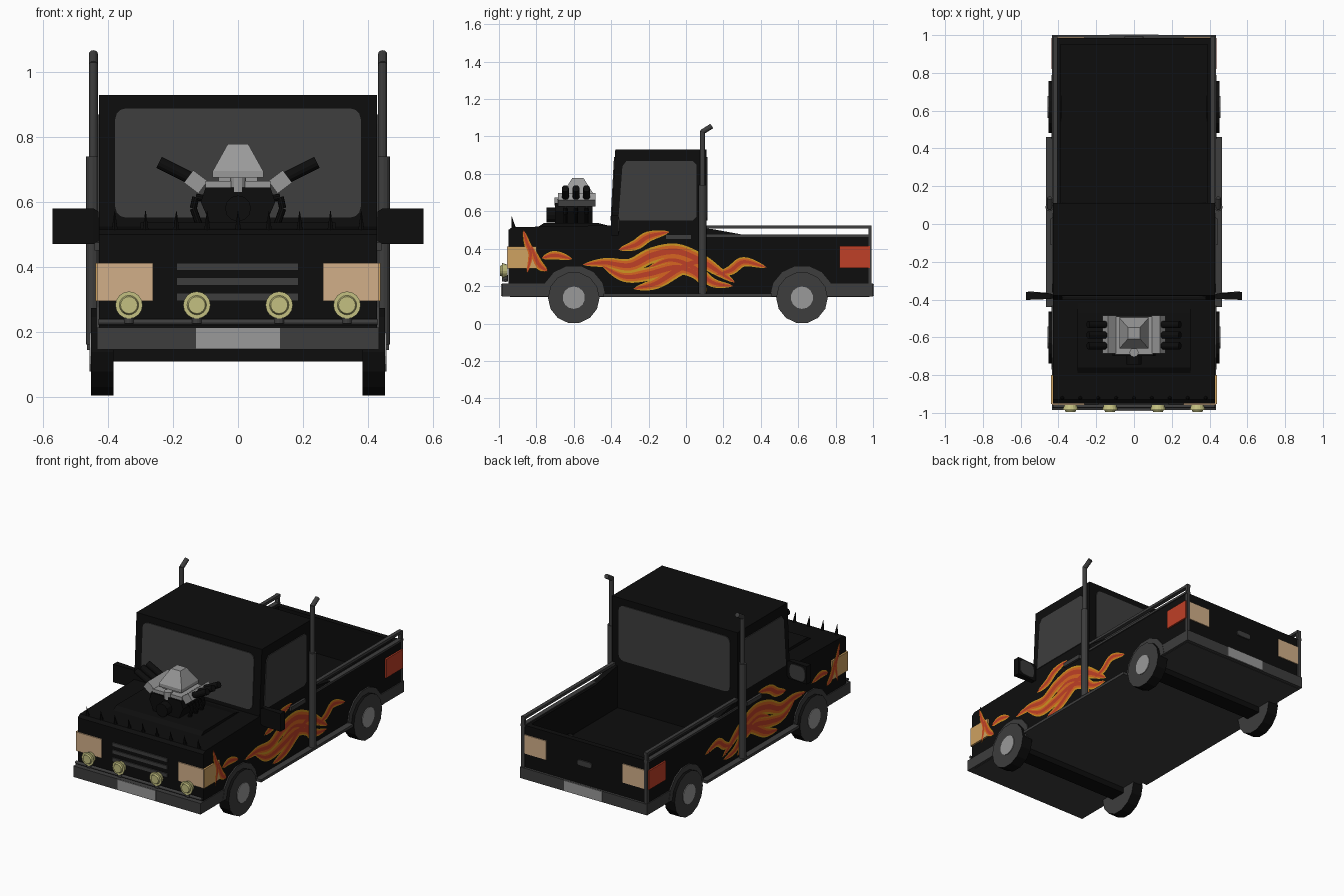
import bpy, bmesh, math
from mathutils import Vector

if "Cube" in bpy.data.objects:
    bpy.data.objects.remove(bpy.data.objects["Cube"])

def mat(name, r, g, b):
    m = bpy.data.materials.new(name)
    m.diffuse_color = (r, g, b, 1)
    m.use_nodes = True
    m.node_tree.nodes["Principled BSDF"].inputs["Base Color"].default_value = m.diffuse_color
    return m

BLACK = mat("black paint", .004, .004, .004)
GREY = mat("dark grey", .047, .047, .047)
STEEL = mat("light grey", .32, .32, .32)
TAN = mat("lamp tan", .64, .43, .25)
SIDE = mat("side lamp amber", .62, .36, .12)
LAMP = mat("fog lamp yellow", .55, .53, .22)
RED = mat("red", .52, .05, .02)
ORANGE = mat("flame orange", .68, .13, .015)
AMBER = mat("flame amber", .62, .30, .015)

def finish(name, bm, *mats):
    bmesh.ops.recalc_face_normals(bm, faces=bm.faces)
    me = bpy.data.meshes.new(name)
    bm.to_mesh(me)
    bm.free()
    for m in mats:
        me.materials.append(m)
    ob = bpy.data.objects.new(name, me)
    bpy.context.collection.objects.link(ob)
    return ob

def prism(name, pts, x0, x1, m):
    """Extrude a (y, z) outline along x."""
    bm = bmesh.new()
    a = [bm.verts.new((x0, y, z)) for y, z in pts]
    b = [bm.verts.new((x1, y, z)) for y, z in pts]
    bm.faces.new(a)
    bm.faces.new(b[::-1])
    for i in range(len(a)):
        j = (i + 1) % len(a)
        bm.faces.new((a[i], b[i], b[j], a[j]))
    return finish(name, bm, m)

def hull(name, pts, m):
    bm = bmesh.new()
    vs = [bm.verts.new(p) for p in pts]
    bmesh.ops.convex_hull(bm, input=vs)
    bmesh.ops.dissolve_limit(bm, angle_limit=.01, verts=bm.verts, edges=bm.edges)
    return finish(name, bm, m)

def box(name, x0, x1, y0, y1, z0, z1, m):
    return prism(name, [(y0, z0), (y1, z0), (y1, z1), (y0, z1)], x0, x1, m)

def rod(name, p, q, r, m, r2=None, n=12):
    p, q = Vector(p), Vector(q)
    bm = bmesh.new()
    bmesh.ops.create_cone(bm, cap_ends=True, segments=n, radius1=r,
                          radius2=r if r2 is None else r2, depth=(q - p).length)
    bm.transform((q - p).to_track_quat('Z', 'Y').to_matrix().to_4x4())
    bmesh.ops.translate(bm, verts=bm.verts, vec=(p + q) / 2)
    return finish(name, bm, m)

def tube(name, pts, r, m):
    for i in range(len(pts) - 1):
        rod(f"{name}_{i}", pts[i], pts[i + 1], r, m, n=10)

def rounded(a0, a1, b0, b1, r):
    out = []
    for ca, cb, t in ((a1 - r, b1 - r, 0), (a0 + r, b1 - r, 90), (a0 + r, b0 + r, 180), (a1 - r, b0 + r, 270)):
        out += [(ca + r * math.cos(math.radians(t + k * 30)),
                 cb + r * math.sin(math.radians(t + k * 30))) for k in range(4)]
    return out

# cab and hood as one side profile
prism("cab_and_hood", [(-.95, .15), (-.95, .5), (-.93, .515), (-.4, .525), (-.378, .93),
                       (.11, .93), (.11, .15)], -.428, .428, BLACK)
prism("hood_bulge", [(-.8, .51), (-.76, .537), (-.47, .537), (-.4, .52)], -.3, .3, BLACK)
for i in range(9):
    x = -.38 + i * .095
    rod(f"hood_spike_{i}", (x, -.92, .505), (x, -.932, .572), .012, BLACK, .001, 6)

# bed
box("bed_floor", -.428, .428, .1, .985, .15, .25, BLACK)
box("tailgate", -.428, .428, .95, .985, .15, .47, BLACK)
box("underside", -.42, .42, -.94, .98, .143, .152, GREY)

# windows
pane = rounded(-.38, .38, .55, .89, .035)
hull("windshield", [(x, -.4 + (z - .525) * .0543 + d, z) for x, z in pane for d in (-.005, .003)], GREY)
hull("rear_window", [(x, y, z) for x, z in pane for y in (.107, .115)], GREY)

# bumpers, number plates, grille, tail details
box("front_bumper", -.434, .434, -.985, -.75, .145, .213, GREY)
box("rear_bumper", -.434, .434, .77, 1.0, .145, .213, GREY)
box("front_plate", -.13, .13, -.989, -.983, .148, .212, STEEL)
box("rear_plate", -.13, .13, .998, 1.004, .148, .212, STEEL)
for i, z in enumerate((.307, .355, .4)):
    box(f"grille_bar_{i}", -.19, .186, -.957, -.945, z - .012, z + .012, GREY)
hull("tailgate_handle", [(x, y, z) for x, z in rounded(-.05, .05, .325, .36, .016) for y in (.98, .993)], GREY)

# fog lamps on a bar
rod("lamp_bar", (-.43, -.965, .23), (.43, -.965, .23), .009, GREY)
for i, x in enumerate((-.336, -.127, .127, .336)):
    rod(f"fog_lamp_foot_{i}", (x, -.967, .225), (x, -.967, .26), .016, GREY)
    rod(f"fog_lamp_shell_{i}", (x, -.955, .282), (x, -.985, .282), .032, LAMP, .042, 16)
    rod(f"fog_lamp_lens_{i}", (x, -.985, .282), (x, -.995, .282), .03, LAMP, .026, 16)

# flames: tapering ribbons, three colours laid over each other
FLAMES = [
    (.06, [(-.36, .395), (-.27, .42), (-.2, .465), (-.09, .49)]),
    (.085, [(-.55, .315), (-.43, .325), (-.3, .31), (-.18, .365), (-.05, .385), (.08, .335), (.17, .28), (.26, .22)]),
    (.075, [(-.45, .31), (-.33, .25), (-.2, .265), (-.05, .3), (.06, .26), (.11, .17)]),
    (.075, [(-.28, .185), (-.16, .215), (-.04, .29), (.06, .33), (.12, .3)]),
    (.06, [(-.2, .3), (-.08, .34), (.04, .3), (.14, .22), (.25, .2)]),
    (.055, [(.16, .26), (.24, .285), (.31, .33), (.43, .3)]),
    (.045, [(-.77, .35), (-.7, .365), (-.61, .345)]),
    (.04, [(-.85, .27), (-.83, .37), (-.85, .43), (-.87, .5)]),
    (.05, [(-.74, .28), (-.79, .32), (-.83, .42)]),
]

def ribbon(name, ctrl, width, x, m):
    c = [Vector(p) for p in ctrl]
    c = [2 * c[0] - c[1]] + c + [2 * c[-1] - c[-2]]
    path = []
    for i in range(1, len(c) - 2):
        for k in range(6):
            t = k / 6
            path.append(.5 * (2 * c[i] + (c[i + 1] - c[i - 1]) * t
                        + (2 * c[i - 1] - 5 * c[i] + 4 * c[i + 1] - c[i + 2]) * t * t
                        + (3 * c[i] - c[i - 1] - 3 * c[i + 1] + c[i + 2]) * t ** 3))
    path.append(c[-2])
    n = len(path) - 1
    bm = bmesh.new()
    rows = []
    for i, p in enumerate(path):
        d = (path[min(i + 1, n)] - path[max(i - 1, 0)]).normalized()
        w = width / 2 * max(.03, math.sin(math.pi * i / n) ** .6)
        rows.append([bm.verts.new((x, p.x - d.y * w * k, p.y + d.x * w * k)) for k in (1, -1)])
    for a, b in zip(rows, rows[1:]):
        f = bm.faces.new((a[0], a[1], b[1], b[0]))
        f.normal_update()
        if f.normal.x * x < 0:
            f.normal_flip()
    me = bpy.data.meshes.new(name)
    bm.to_mesh(me)
    bm.free()
    me.materials.append(m)
    bpy.context.collection.objects.link(bpy.data.objects.new(name, me))

def wheel(name, s, y):
    bm = bmesh.new()
    bmesh.ops.create_cone(bm, cap_ends=True, segments=14, radius1=.138, radius2=.138, depth=.07)
    for f in bm.faces:
        f.material_index = int(abs(f.normal.z) > .5)
    ob = finish(name, bm, BLACK, GREY)
    ob.rotation_euler = (0, math.pi / 2, 0)
    ob.location = (s * .418, y, .138)

for s, side in ((1, "right"), (-1, "left")):
    # bed wall, wedge behind the cab, rails
    box(f"bed_wall_{side}", s * .39, s * .428, .1, .985, .15, .47, BLACK)
    prism(f"bed_wedge_{side}", [(.1, .46), (.1, .51), (.15, .503), (.36, .465)], s * .39, s * .426, BLACK)
    box(f"top_rail_{side}", s * .405, s * .428, .11, .993, .509, .525, GREY)
    box(f"lower_rail_{side}", s * .405, s * .434, .11, .993, .463, .476, GREY)
    box(f"rail_post_{side}", s * .408, s * .43, .977, .993, .213, .525, GREY)
    # side glass and door handle
    prism(f"side_window_{side}", [(-.362, .55), (-.34, .84), (-.318, .87), (.035, .87), (.055, .85),
                                  (.055, .57), (.035, .55)], s * .425, s * .433, GREY)
    box(f"door_handle_{side}", s * .425, s * .442, -.11, .03, .45, .475, GREY)
    # corner lamps
    box(f"headlight_{side}", s * .262, s * .434, -.957, -.945, .295, .412, TAN)
    box(f"side_marker_{side}", s * .425, s * .439, -.952, -.8, .295, .412, SIDE)
    box(f"reverse_lamp_{side}", s * .262, s * .426, .98, .991, .298, .414, TAN)
    box(f"tail_lamp_{side}", s * .425, s * .438, .82, .985, .298, .414, RED)
    # mirror
    hull(f"mirror_{side}", [(s * x, y, z) for x, y0, y1, h in ((.43, -.395, -.372, .045), (.445, -.397, -.368, .055),
         (.572, -.402, -.36, .055)) for y in (y0, y1) for z in (.525 - h, .525 + h)], BLACK)
    hull(f"mirror_glass_{side}", [(s * x, y + (x - .45) * .08, z) for x, z in rounded(.452, .562, .48, .57, .03)
                                  for y in (-.37, -.365)], GREY)
    # side step and exhaust stack
    box(f"side_step_{side}", s * .42, s * .466, -.44, .46, .143, .16, GREY)
    rod(f"stack_muffler_{side}", (s * .448, .088, .16), (s * .448, .088, .74), .021, GREY)
    rod(f"stack_pipe_{side}", (s * .446, .088, .73), (s * .446, .088, 1.03), .014, GREY)
    rod(f"stack_tip_{side}", (s * .446, .084, 1.022), (s * .446, .138, 1.056), .014, GREY)
    # wheels with arches
    for y, end in ((-.6, "front"), (.62, "rear")):
        wheel(f"{end}_wheel_{side}", s, y)
        rod(f"{end}_hub_{side}", (s * .44, y, .138), (s * .457, y, .138), .06, STEEL, n=14)
        arch = [(y + .17 * math.cos(math.pi * k / 7), .145 + .165 * math.sin(math.pi * k / 7)) for k in range(8)]
        prism(f"{end}_arch_{side}", arch, s * .42, s * .436, GREY)
    for i, (w, pts) in enumerate(FLAMES):
        for k, (f, m) in enumerate(((1, AMBER), (.72, ORANGE), (.36, RED))):
            ribbon(f"flame_{side}_{i}_{k}", pts, w * f, s * (.431 + .0015 * k + (.008 if i > 6 else 0)), m)
    # engine head, three exhaust horns, bent pipes
    c, n = Vector((s * .13, 0, .662)), Vector((s * .8, 0, .6))
    t = Vector((-s * .6, 0, .8))
    hull(f"engine_head_{side}", [c + n * a * .028 + t * b * .024 + Vector((0, y, 0))
         for a in (-1, 1) for b in (-1, 1) for y in (-.685, -.485)], STEEL)
    for i, y in enumerate((-.645, -.588, -.532)):
        rod(f"exhaust_horn_{side}_{i}", (s * .14, y, .67), (s * .243, y, .722), .019, BLACK)
        tube(f"header_pipe_{side}_{i}", [(s * .1, y, .61), (s * .13, y, .615), (s * .138, y, .58),
                                         (s * .12, y, .53)], .011, BLACK)

# axles
for y, end in ((-.6, "front"), (.62, "rear")):
    box(f"{end}_axle", -.39, .39, y - .05, y + .05, .108, .16, BLACK)

# engine block and intake
hull("engine_block", [(x * s, y, z) for s in (1, -1) for x, z in ((.08, .52), (.115, .6), (.1, .645))
                      for y in (-.7, -.5)], BLACK)
box("intake_base", -.1, .1, -.69, -.49, .64, .665, STEEL)
box("intake_neck", -.06, .06, -.65, -.51, .66, .685, STEEL)
hull("intake_scoop", [(s * x, -.578 + t * y, z) for s in (1, -1) for t in (1, -1)
     for x, y, z in ((.078, .082, .675), (.078, .082, .695), (.032, .03, .778))], STEEL)
rod("distributor", (0, -.68, .63), (0, -.68, .675), .024, STEEL)
rod("fan_pulley", (0, -.745, .58), (0, -.69, .58), .04, BLACK)
